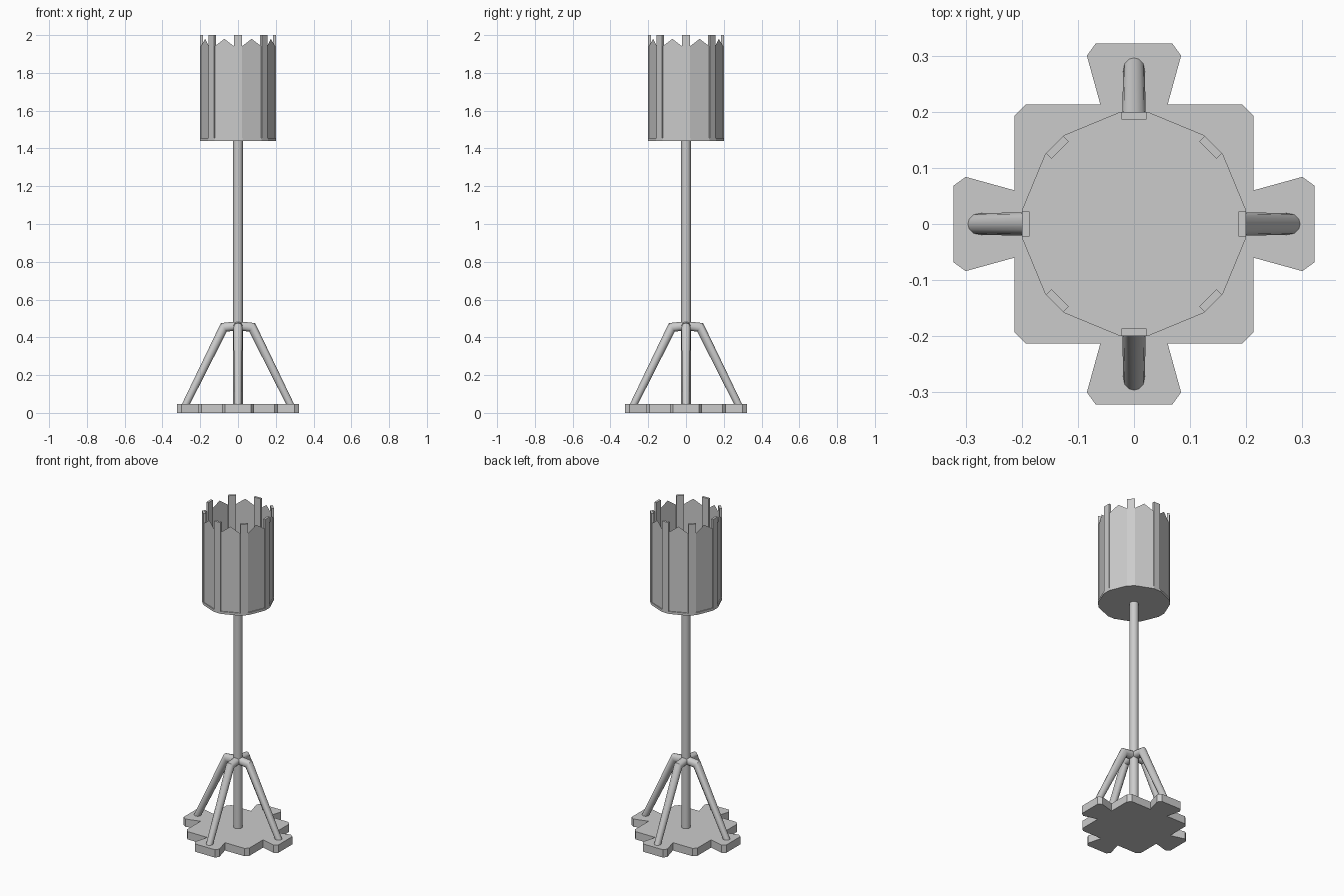
import bpy, bmesh
from math import cos, sin, pi
from mathutils import Matrix, Vector

if "Cube" in bpy.data.objects:
    bpy.data.objects.remove(bpy.data.objects["Cube"])


def rot(x, y, a):
    return (x * cos(a) - y * sin(a), x * sin(a) + y * cos(a))


def finish(bm, name):
    bmesh.ops.recalc_face_normals(bm, faces=bm.faces[:])
    me = bpy.data.meshes.new(name)
    bm.to_mesh(me)
    bm.free()
    ob = bpy.data.objects.new(name, me)
    bpy.context.collection.objects.link(ob)
    return ob


def prism(name, outline, z0, z1):
    bm = bmesh.new()
    lo = [bm.verts.new((x, y, z0)) for x, y in outline]
    hi = [bm.verts.new((x, y, z1)) for x, y in outline]
    bm.faces.new(lo[::-1])
    bm.faces.new(hi)
    n = len(lo)
    for i in range(n):
        j = (i + 1) % n
        bm.faces.new((lo[i], lo[j], hi[j], hi[i]))
    return finish(bm, name)


def smooth(ob, angle=0.6):
    bpy.ops.object.select_all(action='DESELECT')
    ob.select_set(True)
    bpy.context.view_layer.objects.active = ob
    bpy.ops.object.shade_smooth_by_angle(angle=angle)


def tube(name, path, sides=12):
    """Sweep a ring along (x, z, radius) points in the xz plane, mitred at bends."""
    bm = bmesh.new()
    pts = [Vector((x, 0, z)) for x, z, r in path]
    rings = []
    for i, p in enumerate(pts):
        d_in = (p - pts[i - 1]).normalized() if i else None
        d_out = (pts[i + 1] - p).normalized() if i < len(pts) - 1 else None
        d0, d1 = d_in or d_out, d_out or d_in
        t = (d0 + d1).normalized()
        side = Vector((0, 1, 0))
        up = t.cross(side) / t.dot(d0)
        rings.append([bm.verts.new(p + path[i][2] * (cos(2 * pi * k / sides) * up + sin(2 * pi * k / sides) * side))
                      for k in range(sides)])
    for a, b in zip(rings, rings[1:]):
        for k in range(sides):
            j = (k + 1) % sides
            bm.faces.new((a[k], a[j], b[j], b[k]))
    bm.faces.new(rings[0])
    bm.faces.new(rings[-1])
    return finish(bm, name)


# Foot plate: chamfered square with four flared tabs
quarter = [(0.193, -0.213), (0.213, -0.193), (0.213, -0.06), (0.30, -0.084), (0.322, -0.068),
           (0.322, 0.068), (0.30, 0.084), (0.213, 0.06), (0.213, 0.193)]
prism("foot_plate", [rot(x, y, q * pi / 2) for q in range(4) for x, y in quarter], 0, 0.048)

# Central pole
smooth(tube("pole", [(0, 0.04, 0.026), (0, 1.445, 0.026)]))

# Four bent brace legs
for q in range(4):
    leg = tube(f"leg_{q + 1}", [(0.279, 0.04, 0.019), (0.075, 0.453, 0.024), (0, 0.461, 0.024)])
    leg.data.transform(Matrix.Rotation(q * pi / 2, 4, 'Z'))
    smooth(leg)

# Basket floor
R, W, Z0, Z1 = 0.2, 0.024, 1.44, 1.455
prism("basket_floor", [rot(R, s * W, k * pi / 4) for k in range(8) for s in (-1, 1)], Z0, Z1)

# Basket posts
for k in range(8):
    post = [(R, -0.022), (R, 0.022), (R - 0.014, 0.022), (R - 0.014, -0.022)]
    prism(f"post_{k + 1}", [rot(x, y, k * pi / 4) for x, y in post], Z1, 2.0)

# Thin panels with gabled tops between the posts
bm = bmesh.new()
r = R - 0.004
for k in range(8):
    a = Vector(rot(r, 0.02, k * pi / 4))
    b = Vector(rot(r, -0.02, (k + 1) * pi / 4))
    m = (a + b) / 2
    bm.faces.new([bm.verts.new((p.x, p.y, z)) for p, z in
                  ((a, Z1), (b, Z1), (b, 1.94), (m, 1.98), (a, 1.94))])
me = finish(bm, "basket_panels")
